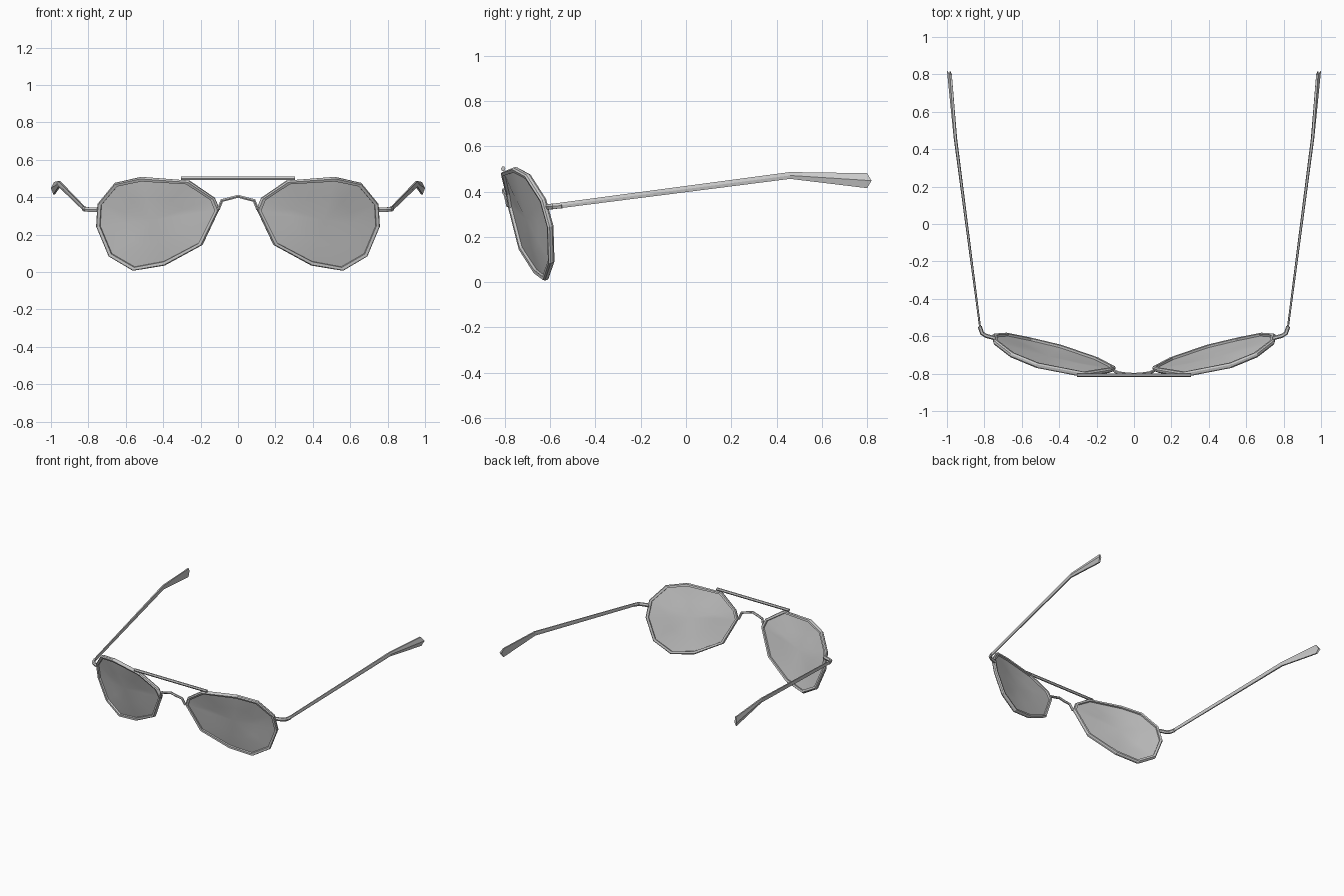
import bpy, bmesh, math
from mathutils import Vector

if "Cube" in bpy.data.objects:
    bpy.data.objects.remove(bpy.data.objects["Cube"])


def make(name, rings, closed=False, mirror=True, smooth=False):
    """Skin a list of equal-sized rings; cap the ends unless closed."""
    bm = bmesh.new()
    vs = [[bm.verts.new(p) for p in r] for r in rings]
    n, m = len(vs), len(vs[0])
    for i in range(n if closed else n - 1):
        a, b = vs[i], vs[(i + 1) % n]
        for j in range(m):
            k = (j + 1) % m
            bm.faces.new((a[j], a[k], b[k], b[j]))
    if not closed:
        bm.faces.new(vs[0][::-1])
        bm.faces.new(vs[-1])
    return finish(name, bm, mirror, smooth)


def finish(name, bm, mirror, smooth=False):
    bmesh.ops.recalc_face_normals(bm, faces=bm.faces)
    me = bpy.data.meshes.new(name)
    bm.to_mesh(me)
    bm.free()
    for p in me.polygons:
        p.use_smooth = smooth
    ob = bpy.data.objects.new(name, me)
    bpy.context.collection.objects.link(ob)
    if mirror:
        ob.modifiers.new("mirror", 'MIRROR').use_mirror_merge = False
    return ob


def tube(name, path, rx, rz, sides=6, mirror=True):
    """Sweep an upright elliptical section along a path."""
    path = [Vector(p) for p in path]
    rings = []
    for i, p in enumerate(path):
        t = (path[min(i + 1, len(path) - 1)] - path[max(i - 1, 0)]).normalized()
        ref = Vector((0, 1, 0)) if abs(t.y) < 0.5 else Vector((0, 0, 1))
        u = t.cross(ref).normalized()
        v = u.cross(t)
        if abs(t.y) >= 0.5:
            u, v = v, -u
        rings.append([p + u * rz * math.cos(a) + v * rx * math.sin(a)
                      for a in (2 * math.pi * (k + 0.5) / sides for k in range(sides))])
    return make(name, rings, mirror=mirror)


# Lens outline, right-hand side
outline = [Vector(p) for p in (
    (0.26, -0.808, 0.487), (0.52, -0.758, 0.507), (0.66, -0.70, 0.475),
    (0.75, -0.63, 0.365), (0.757, -0.597, 0.245), (0.69, -0.592, 0.085),
    (0.56, -0.618, 0.008), (0.39, -0.658, 0.036), (0.19, -0.727, 0.145),
    (0.10, -0.775, 0.335), (0.125, -0.785, 0.395))]
centre = sum(outline, Vector()) / len(outline)
normal = Vector((0.27, -0.92, -0.27)).normalized()

# Rim: small faceted section carried round the outline
rings = []
for p in outline:
    inward = (centre - p).normalized()
    rings.append([p + inward * r + normal * d for r, d in (
        (0.0, 0.006), (0.006, 0.014), (0.022, 0.012),
        (0.022, -0.012), (0.006, -0.014), (0.0, -0.006))])
make("rim", rings, closed=True)

# Lens: slightly domed sheet inside the rim
bm = bmesh.new()
edge = [bm.verts.new(p + (centre - p).normalized() * 0.02) for p in outline]
mid = [bm.verts.new(centre.lerp(p, 0.5) + normal * 0.009) for p in outline]
top = bm.verts.new(centre + normal * 0.012)
for i in range(len(edge)):
    j = (i + 1) % len(edge)
    bm.faces.new((edge[i], edge[j], mid[j], mid[i]))
    bm.faces.new((mid[i], mid[j], top))
finish("lens", bm, True, smooth=True)

# Straight brow bar joining the tops of the rims
tube("brow_bar", [(-0.305, -0.808, 0.50), (0.305, -0.808, 0.50)], 0.01, 0.011, mirror=False)

# Arched nose bridge
half = [(0.105, -0.785, 0.335), (0.086, -0.796, 0.382), (0.04, -0.803, 0.394)]
tube("nose_bridge", [(-x, y, z) for x, y, z in half] + [(0, -0.805, 0.405)] + half[::-1],
     0.009, 0.009, mirror=False)

# Hinge from rim to temple
tube("hinge", [(0.74, -0.612, 0.333), (0.79, -0.598, 0.333), (0.812, -0.585, 0.335),
               (0.825, -0.548, 0.338)], 0.011, 0.014)

# Temple arm: thin blade that widens into the ear tip
def blade(x, y, z, w, h):
    return [(x - w * 0.6, y, z + h), (x + w * 0.6, y, z + h), (x + w, y, z),
            (x + w * 0.6, y, z - h), (x - w * 0.6, y, z - h), (x - w, y, z)]

tip = [(0.974, 0.80, 0.481), (0.984, 0.80, 0.481), (1.0, 0.82, 0.448),
       (0.988, 0.80, 0.415), (0.978, 0.80, 0.415), (0.984, 0.82, 0.448)]
make("temple_arm", [blade(0.82, -0.575, 0.336, 0.005, 0.012),
                    blade(0.955, 0.46, 0.471, 0.009, 0.015), tip])
